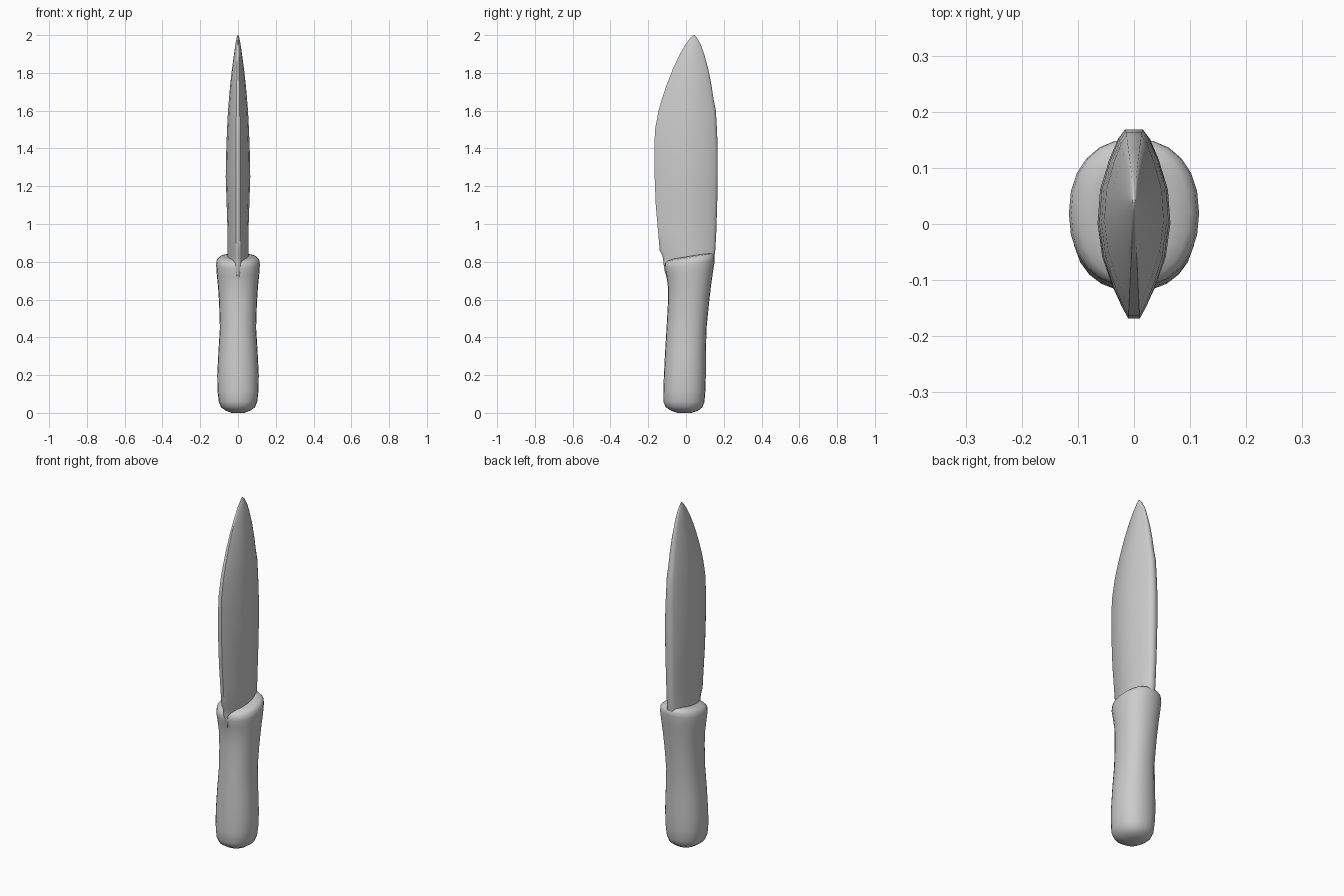
import bpy, bmesh, math


def loft(name, rings, angle):
    """Skin a stack of closed rings and cap both ends."""
    bm = bmesh.new()
    loops = [[bm.verts.new(p) for p in ring] for ring in rings]
    n = len(loops[0])
    for a, b in zip(loops, loops[1:]):
        for i in range(n):
            j = (i + 1) % n
            bm.faces.new((a[i], a[j], b[j], b[i]))
    bm.faces.new(loops[0][::-1])
    bm.faces.new(loops[-1])
    bmesh.ops.recalc_face_normals(bm, faces=bm.faces)
    mesh = bpy.data.meshes.new(name)
    bm.to_mesh(mesh)
    bm.free()
    ob = bpy.data.objects.new(name, mesh)
    bpy.context.collection.objects.link(ob)
    bpy.ops.object.select_all(action='DESELECT')
    ob.select_set(True)
    bpy.context.view_layer.objects.active = ob
    bpy.ops.object.shade_smooth_by_angle(angle=math.radians(angle))
    return ob


def handle_ring(z, rx, y0, y1, slant):
    # Rounded oval, tilted upward to the back near the collar
    pts = []
    for i in range(24):
        a = math.tau * i / 24
        c, s = math.cos(a), math.sin(a)
        x = rx * math.copysign(abs(c) ** 0.9, c)
        v = math.copysign(abs(s) ** 0.9, s)
        pts.append((x, (y0 + y1) / 2 + v * (y1 - y0) / 2, z + slant * v))
    return pts


# Handle: z, half width, front y, back y, slant
handle = [
    (0.005, 0.035, -0.045, 0.03, 0), (0.012, 0.065, -0.08, 0.065, 0),
    (0.03, 0.09, -0.107, 0.087, 0), (0.06, 0.102, -0.12, 0.098, 0),
    (0.12, 0.109, -0.12, 0.103, 0), (0.2, 0.11, -0.117, 0.105, 0),
    (0.32, 0.104, -0.111, 0.105, 0), (0.45, 0.096, -0.103, 0.109, 0),
    (0.58, 0.1, -0.096, 0.122, 0.003), (0.67, 0.106, -0.095, 0.133, 0.008),
    (0.74, 0.113, -0.104, 0.144, 0.014), (0.785, 0.116, -0.113, 0.152, 0.02),
    (0.81, 0.112, -0.112, 0.152, 0.02), (0.824, 0.097, -0.1, 0.14, 0.02),
    (0.829, 0.07, -0.075, 0.11, 0.015), (0.829, 0.03, -0.03, 0.06, 0.008),
]
loft("handle", [handle_ring(*r) for r in handle], 50)

# Blade cross-section from edge to spine: position, thickness factor
section = [(0, 0.17), (0.05, 0.32), (0.16, 0.58), (0.32, 0.87), (0.5, 1.0),
           (0.68, 0.93), (0.84, 0.68), (0.95, 0.44), (1, 0.25)]


def blade_ring(z, y0, y1, h):
    side = [(h * f, y0 + t * (y1 - y0), z) for t, f in section]
    return side + [(-x, y, zz) for x, y, zz in reversed(side)]


# Blade: z, edge y, spine y, half thickness
blade = [
    (0.715, -0.102, 0.13, 0.03), (0.75, -0.113, 0.14, 0.048),
    (0.8, -0.12, 0.147, 0.054), (0.83, -0.124, 0.151, 0.055),
    (0.86, -0.139, 0.155, 0.055), (0.95, -0.147, 0.16, 0.055),
    (1.1, -0.16, 0.165, 0.06), (1.25, -0.166, 0.168, 0.065),
    (1.4, -0.168, 0.168, 0.062), (1.5, -0.164, 0.164, 0.058),
    (1.6, -0.145, 0.158, 0.053), (1.66, -0.128, 0.146, 0.048),
    (1.74, -0.101, 0.134, 0.041), (1.82, -0.07, 0.118, 0.032),
    (1.9, -0.032, 0.096, 0.021), (1.95, -0.003, 0.078, 0.014),
    (1.985, 0.023, 0.058, 0.007), (2.0, 0.038, 0.043, 0.003),
]
loft("blade", [blade_ring(*r) for r in blade], 60)

# Rest the handle exactly on the ground
knob = bpy.data.objects["handle"]
for v in knob.data.vertices:
    if v.co.z < 0.01:
        v.co.z = 0
